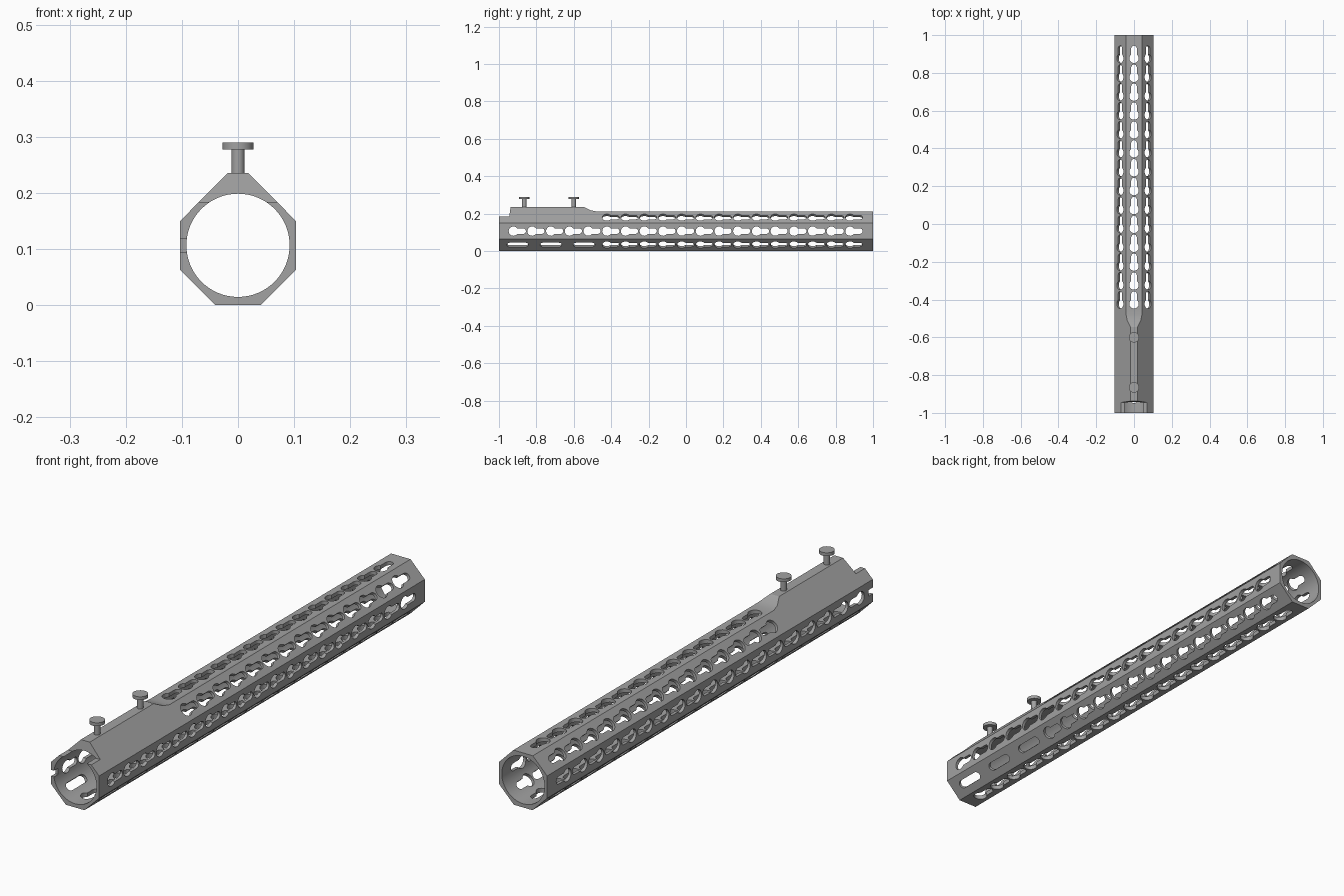
import bpy, bmesh
from math import sin, cos, pi, asin, radians
from mathutils import Matrix

if "Cube" in bpy.data.objects:
    bpy.data.objects.remove(bpy.data.objects["Cube"], do_unlink=True)

AXIS = 0.1065      # height of the bore axis
PITCH = 0.1        # spacing of the keyholes
LAST = 0.877       # rearmost keyhole
ALONG_Y = Matrix.Rotation(pi / 2, 4, 'X')
ALONG_X = Matrix(((0, 0, 1, 0), (1, 0, 0, 0), (0, 1, 0, 0), (0, 0, 0, 1)))

grey = bpy.data.materials.new("anodised grey")
grey.use_nodes = True
grey.diffuse_color = (0.36, 0.36, 0.36, 1)
grey.node_tree.nodes["Principled BSDF"].inputs["Base Color"].default_value = grey.diffuse_color


def prism(bm, outline, matrix, low, high):
    """Extrude a closed outline from low to high in the frame of the matrix."""
    rings = [[bm.verts.new(matrix @ Matrix.Translation((u, v, w)).translation)
              for u, v in outline] for w in (low, high)]
    bm.faces.new(rings[0][::-1])
    bm.faces.new(rings[1])
    n = len(outline)
    for i in range(n):
        j = (i + 1) % n
        bm.faces.new((rings[0][i], rings[0][j], rings[1][j], rings[1][i]))


def make(name, bm):
    bmesh.ops.recalc_face_normals(bm, faces=bm.faces)
    mesh = bpy.data.meshes.new(name)
    bm.to_mesh(mesh)
    bm.free()
    mesh.materials.append(grey)
    ob = bpy.data.objects.new(name, mesh)
    bpy.context.collection.objects.link(ob)
    return ob


def activate(ob):
    bpy.ops.object.select_all(action='DESELECT')
    ob.select_set(True)
    bpy.context.view_layer.objects.active = ob


def cut(ob, bm):
    """Subtract a cutter mesh from the object, then drop the cutter."""
    cutter = make("cutter", bm)
    cutter.hide_render = True
    mod = ob.modifiers.new("cut", 'BOOLEAN')
    mod.operation, mod.solver, mod.object = 'DIFFERENCE', 'EXACT', cutter
    activate(ob)
    bpy.ops.object.modifier_apply(modifier=mod.name)
    bpy.data.objects.remove(cutter, do_unlink=True)


def arc(r, start, end, steps, cy=0):
    """Arc points, with the angle measured from +v."""
    return [(r * sin(start + (end - start) * i / steps),
             cy + r * cos(start + (end - start) * i / steps)) for i in range(steps + 1)]


def circle(r, n, cy=0):
    return arc(r, 0, 2 * pi, n, cy)[:-1]


def keyhole(big=0.025, small=0.015, length=0.052):
    phi = asin(small / big)
    return arc(big, phi, 2 * pi - phi, 18) + arc(small, -pi / 2, pi / 2, 8, length)


def slot(r=0.016, half=0.042):
    return arc(r, -pi / 2, pi / 2, 8, half) + arc(r, pi / 2, 3 * pi / 2, 8, -half)


def facet(angle, y):
    """Frame on the bore axis whose z points out through one facet."""
    return Matrix.Translation((0, y, AXIS)) @ Matrix.Rotation(radians(angle), 4, 'Y')


# Octagonal tube, with the upper slopes carried on to the raised ridge
half = [(0.04, 0), (0.103, 0.063), (0.103, 0.15), (0.019, 0.235)]
bm = bmesh.new()
prism(bm, half + [(-x, z) for x, z in reversed(half)], ALONG_Y, -1, 1)
body = make("octagonal_tube", bm)

# Lower flat top behind the ridge, and the step at the front
bm = bmesh.new()
prism(bm, [(-0.56, 0.26), (-0.545, 0.235), (-0.51, 0.218), (-0.48, 0.212),
           (1.1, 0.212), (1.1, 0.26)], ALONG_X, -0.2, 0.2)
prism(bm, [(-1.1, 0.184), (-0.945, 0.184), (-0.934, 0.26), (-1.1, 0.26)],
      ALONG_X, -0.2, 0.2)
cut(body, bm)

# Round bore
bm = bmesh.new()
prism(bm, circle(0.092, 64, AXIS), ALONG_Y, -1.1, 1.1)
cut(body, bm)

# Keyholes on all eight facets, long slots at the front of the lower slopes
bm = bmesh.new()
for angle in range(0, 360, 45):
    count = 19 if angle in (90, 180, 270) else 14
    for i in range(count):
        prism(bm, keyhole(), facet(angle, LAST - i * PITCH), 0.08, 0.13)
for angle in (135, 225):
    for y in (-0.9, -0.722, -0.545):
        prism(bm, slot(), facet(angle, y), 0.08, 0.13)
# Locating notch in one side of the front rim
prism(bm, [(-0.012, -1.05), (0.012, -1.05), (0.012, -0.975), (-0.012, -0.975)],
      facet(270, 0), 0.08, 0.13)
cut(body, bm)

# Clamping screws on the ridge
parts = [body]
for name, y in (("front_screw", -0.865), ("rear_screw", -0.6)):
    bm = bmesh.new()
    place = Matrix.Translation((0, y, 0))
    prism(bm, circle(0.0115, 24), place, 0.225, 0.278)
    prism(bm, circle(0.0275, 32), place, 0.277, 0.29)
    parts.append(make(name, bm))

for ob in parts:
    activate(ob)
    bpy.ops.object.shade_smooth_by_angle(angle=radians(30))
